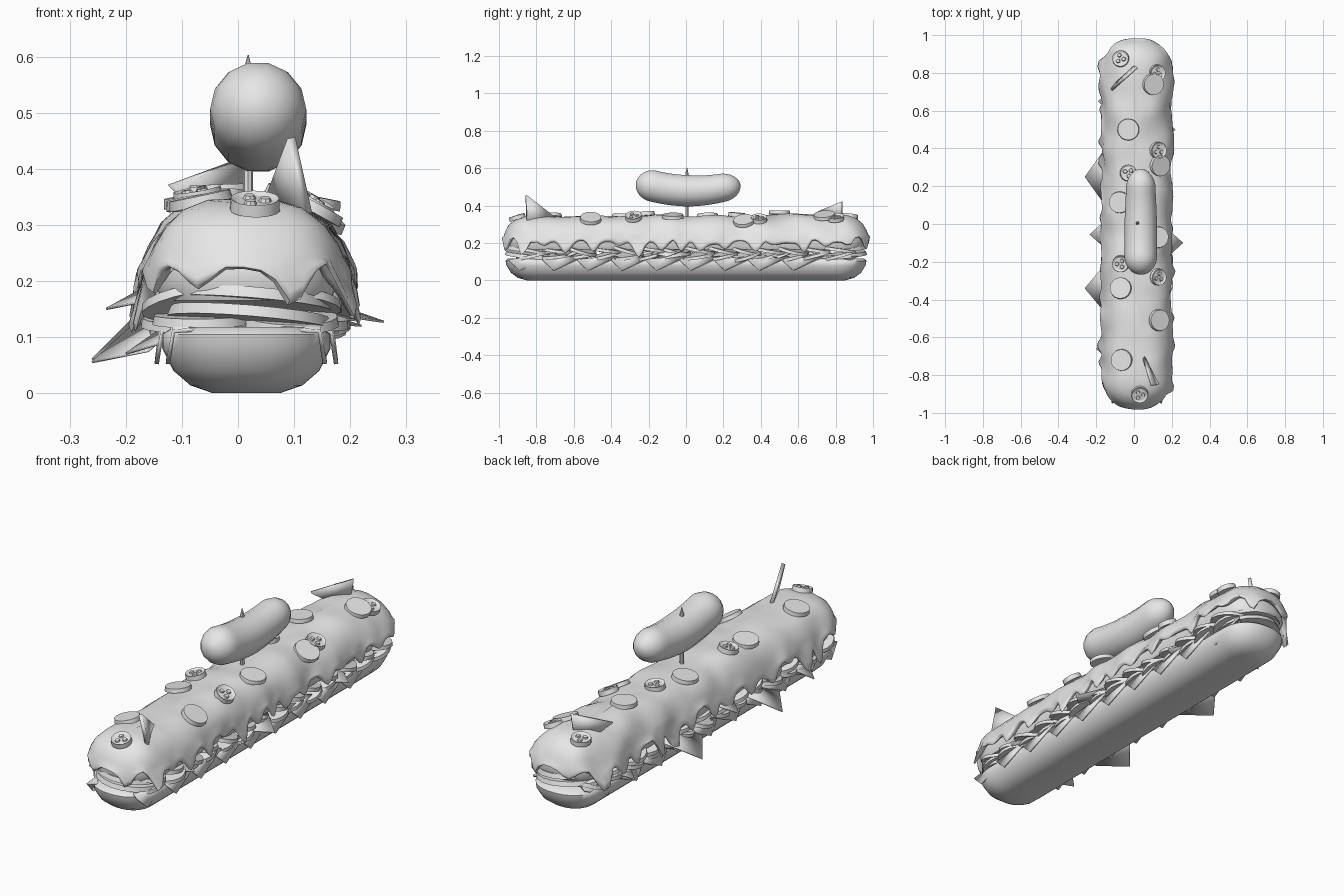
import bpy, bmesh, math, random
from mathutils import Vector, Matrix, Euler, noise
from mathutils.bvhtree import BVHTree

if "Cube" in bpy.data.objects:
    bpy.data.objects.remove(bpy.data.objects["Cube"])
random.seed(4)
CX = 0.015

grey = bpy.data.materials.new("light_grey")
grey.use_nodes = True
grey.diffuse_color = (0.8, 0.8, 0.8, 1)
grey.node_tree.nodes["Principled BSDF"].inputs["Base Color"].default_value = (0.8, 0.8, 0.8, 1)


def finish(bm, name, angle=30, thick=0):
    bmesh.ops.recalc_face_normals(bm, faces=bm.faces)
    me = bpy.data.meshes.new(name)
    bm.to_mesh(me)
    bm.free()
    me.materials.append(grey)
    ob = bpy.data.objects.new(name, me)
    bpy.context.collection.objects.link(ob)
    if thick:
        mod = ob.modifiers.new("thickness", 'SOLIDIFY')
        mod.thickness, mod.offset = thick, 0
    bpy.ops.object.select_all(action='DESELECT')
    ob.select_set(True)
    bpy.context.view_layer.objects.active = ob
    bpy.ops.object.shade_smooth_by_angle(angle=math.radians(angle))


def outline(hw, length, side=90, cap=22):
    """Long rounded outline, counter-clockwise."""
    half = []
    c = min(hw, length)
    for i in range(side):
        half.append((hw, (length - c) * (2 * i / side - 1)))
    for i in range(cap):
        a = math.pi * i / cap
        x = math.copysign(abs(math.cos(a)) ** 0.9, math.cos(a))
        half.append((hw * x, length - c + c * math.sin(a) ** 0.85))
    return half + [(-x, -y) for x, y in half]


def bridge(bm, rings):
    n = len(rings[0])
    for a, b in zip(rings, rings[1:]):
        for i in range(n):
            j = (i + 1) % n
            bm.faces.new((a[i], a[j], b[j], b[i]))
    bm.faces.new(rings[0])
    bm.faces.new(rings[-1][::-1])


def bread(name, profile, lump=0.0, edge=None):
    """Loft of outlines; profile rows are half width, half length, height, share of drip."""
    bm = bmesh.new()
    rings = []
    for hw, length, z, share in profile:
        ring = []
        for x, y in outline(hw, length):
            drop = edge(x, y) * share if edge else 0
            p = Vector((x * (1 + 1.3 * max(0, drop - 0.04)) + CX, y, z - drop))
            shift = noise.noise_vector(p * 7) * lump
            p += Vector((shift.x, shift.y * 0.5, shift.z))
            ring.append(bm.verts.new(p))
        rings.append(ring)
    bridge(bm, rings)
    bmesh.ops.recalc_face_normals(bm, faces=bm.faces)
    tree = BVHTree.FromBMesh(bm)
    finish(bm, name, 60)
    return tree


# Bread halves
bread("bottom_bun", [(0.06, 0.85, 0, 0), (0.1, 0.9, 0.014, 0), (0.13, 0.935, 0.04, 0),
                     (0.15, 0.96, 0.08, 0), (0.15, 0.965, 0.105, 0), (0.13, 0.95, 0.118, 0)])
bread("top_bun", [(0.03, 0.83, 0.325, 0), (0.11, 0.91, 0.3, 0), (0.155, 0.95, 0.25, 0),
                  (0.165, 0.96, 0.2, 0), (0.15, 0.945, 0.165, 0)])

# Melted topping with drips round its rim
drips = []
for s in (-1, 1):
    y = -0.88
    while y < 0.9:
        drips.append((s * 0.18, y, random.choice((0.025, 0.04, 0.06, 0.1)),
                      random.uniform(0.028, 0.045)))
        y += random.uniform(0.09, 0.17)
    drips += [(-0.08, s * 0.96, 0.04, 0.04), (0.09, s * 0.96, 0.07, 0.03)]


def rim(x, y):
    base = 0.012 if abs(y) > 0.9 else 0.03
    drop = base + 0.02 * noise.noise(Vector((x * 5, y * 5, 2)))
    return drop + max(d * math.exp(-((x - a) ** 2 + (y - b) ** 2) / w ** 2)
                      for a, b, d, w in drips)


topping = bread("melted_topping", [
    (0.015, 0.83, 0.347, 0), (0.065, 0.87, 0.343, 0), (0.11, 0.91, 0.328, 0),
    (0.145, 0.945, 0.298, 0), (0.166, 0.965, 0.265, 0), (0.176, 0.975, 0.24, 0),
    (0.183, 0.98, 0.24, 0.35), (0.188, 0.983, 0.24, 0.7), (0.186, 0.983, 0.24, 0.93),
    (0.178, 0.975, 0.238, 1), (0.164, 0.965, 0.24, 0.8), (0.14, 0.94, 0.24, 0.1)],
    0.018, rim)


def disc(bm, matrix, r, h, seeded=False):
    """Round slice; a seeded one has a sunken middle with three lobes."""
    part = bmesh.new()
    bmesh.ops.create_cone(part, cap_ends=True, segments=18, radius1=r, radius2=r * 0.96, depth=h)
    if seeded:
        part.normal_update()
        top = max(part.faces, key=lambda f: f.calc_center_median().z)
        bmesh.ops.inset_region(part, faces=[top], thickness=r * 0.22, depth=-0.006)
        for k in range(3):
            a = k * math.tau / 3
            spot = Matrix.Translation((r * 0.4 * math.cos(a), r * 0.4 * math.sin(a), h / 2 - 0.003))
            bmesh.ops.create_cone(part, cap_ends=True, segments=8, radius1=r * 0.27,
                                  radius2=r * 0.2, depth=0.008, matrix=spot)
    part.transform(matrix)
    me = bpy.data.meshes.new("slice")
    part.to_mesh(me)
    part.free()
    bm.from_mesh(me)
    bpy.data.meshes.remove(me)


def on_top(name, spots, r, h, seeded):
    bm = bmesh.new()
    for x, y in spots:
        p, n, _, _ = topping.ray_cast(Vector((x, y, 1)), Vector((0, 0, -1)))
        n = (n + Vector((0, random.uniform(-0.15, 0.15), 0.4))).normalized()
        m = Matrix.Translation(p + n * 0.009) @ n.to_track_quat('Z', 'Y').to_matrix().to_4x4()
        disc(bm, m, r, h, seeded)
    finish(bm, name)


# Slices lying on top
on_top("seeded_slices", [(-0.07, 0.875), (0.12, 0.8), (0.125, 0.39), (-0.03, 0.27),
                         (-0.07, -0.21), (0.125, -0.28), (0.03, -0.9)], 0.045, 0.022, True)
on_top("plain_slices", [(0.1, 0.74), (-0.03, 0.5), (0.135, 0.31), (-0.075, 0.115),
                        (0.125, -0.07), (-0.07, -0.34), (0.13, -0.51), (-0.065, -0.72)],
       0.058, 0.018, False)

# Overlapping filling layers, with one wide slice closing each end
for name, z, r, tilt in (("tomato_layer", 0.132, 0.09, 0.18), ("meat_layer", 0.165, 0.095, -0.2)):
    bm = bmesh.new()
    for i in range(14):
        for s in (-1, 1):
            rot = Euler((tilt + random.uniform(-0.1, 0.1), s * random.uniform(0, 0.2), 0))
            spot = Vector((CX + s * random.uniform(0.075, 0.1), -0.82 + i * 0.126, z))
            disc(bm, Matrix.Translation(spot) @ rot.to_matrix().to_4x4(), r, 0.016)
    for s in (-1, 1):
        rot = Euler((0.08 * s, 0.08, 0)).to_matrix().to_4x4()
        disc(bm, Matrix.Translation((0.02, s * 0.82, z + 0.004)) @ rot, 0.148, 0.02)
    finish(bm, name)

# Pointed cheese flaps folded down over the lower bread
bm = bmesh.new()
for s in (-1, 1):
    for i in range(10):
        y = -0.95 + i * 0.183
        pts = [(0, y + 0.1, 0.122), (0.15, y, 0.11), (0.153, y + 0.22, 0.128), (0.16, y + 0.06, 0.052)]
        if i in (0, 9):
            pts = [(a - 0.02, b, c) for a, b, c in pts]
        v = [bm.verts.new((CX + s * a, b, c)) for a, b, c in pts]
        bm.faces.new((v[0], v[1], v[2]))
        bm.faces.new((v[1], v[3], v[2]))
finish(bm, "cheese_flaps", 30, 0.008)

# Leaf corners sticking out of the sides: tip, reach along y, rise of back and front corner
bm = bmesh.new()
for x, y, z, w, back, front in ((-0.26, 0.25, 0.06, 0.14, 0.1, 0.03),
                                (-0.235, -0.055, 0.15, 0.09, 0.055, 0.02),
                                (-0.26, -0.34, 0.055, 0.12, 0.09, 0.02),
                                (-0.2, -0.66, 0.07, 0.09, 0.07, 0.03),
                                (-0.19, 0.65, 0.1, 0.09, 0.05, 0.02),
                                (0.26, -0.1, 0.127, 0.09, 0.035, 0.015),
                                (0.22, 0.5, 0.12, 0.08, 0.03, 0.01),
                                (0.21, -0.62, 0.13, 0.08, 0.03, 0.01)):
    inner = x - math.copysign(0.1, x)
    corners = [(x, y, z), (inner, y + w, z + back),
               (2 * inner - x, y, z + back + front), (inner, y - w, z + front)]
    bm.faces.new([bm.verts.new(p) for p in corners])
finish(bm, "leaf_sheets", 30, 0.004)

# Crisp wedges stuck into the topping
for name, pts in (("front_crisp", [(0.095, -0.855, 0.455), (0.05, -0.7, 0.335), (0.125, -0.85, 0.32)]),
                  ("back_crisp", [(-0.12, 0.71, 0.37), (0.015, 0.83, 0.42), (0.0, 0.83, 0.34),
                                  (-0.07, 0.77, 0.32)])):
    bm = bmesh.new()
    bm.faces.new([bm.verts.new(p) for p in pts])
    finish(bm, name, 30, 0.016)

# Curved sausage
bm = bmesh.new()
rings = []
steps, sides = 24, 14
for i in range(steps + 1):
    u = -math.cos(math.pi * i / steps)
    y = 0.277 * u
    over = max(0, (abs(u) - 0.68) / 0.32)
    r = max(0.006, 0.086 * math.sqrt(max(0, 1 - over ** 2))) * (1 - 0.15 * max(0, u))
    z = 0.479 + 0.6 * y * y - 0.006 * u
    slope = math.atan(1.2 * y)
    ring = []
    for k in range(sides):
        a = math.tau * k / sides
        up = r * math.sin(a)
        ring.append(bm.verts.new((0.036 + r * math.cos(a), y + 0.012 - up * math.sin(slope),
                                  z + up * math.cos(slope))))
    rings.append(ring)
bridge(bm, rings)
finish(bm, "sausage", 60)

# Cocktail stick
bm = bmesh.new()
for r1, r2, low, high in ((0.009, 0.009, 0.3, 0.57), (0.009, 0.001, 0.57, 0.603)):
    bmesh.ops.create_cone(bm, cap_ends=True, segments=8, radius1=r1, radius2=r2, depth=high - low,
                          matrix=Matrix.Translation((0.018, 0.005, (low + high) / 2)))
finish(bm, "cocktail_stick")
